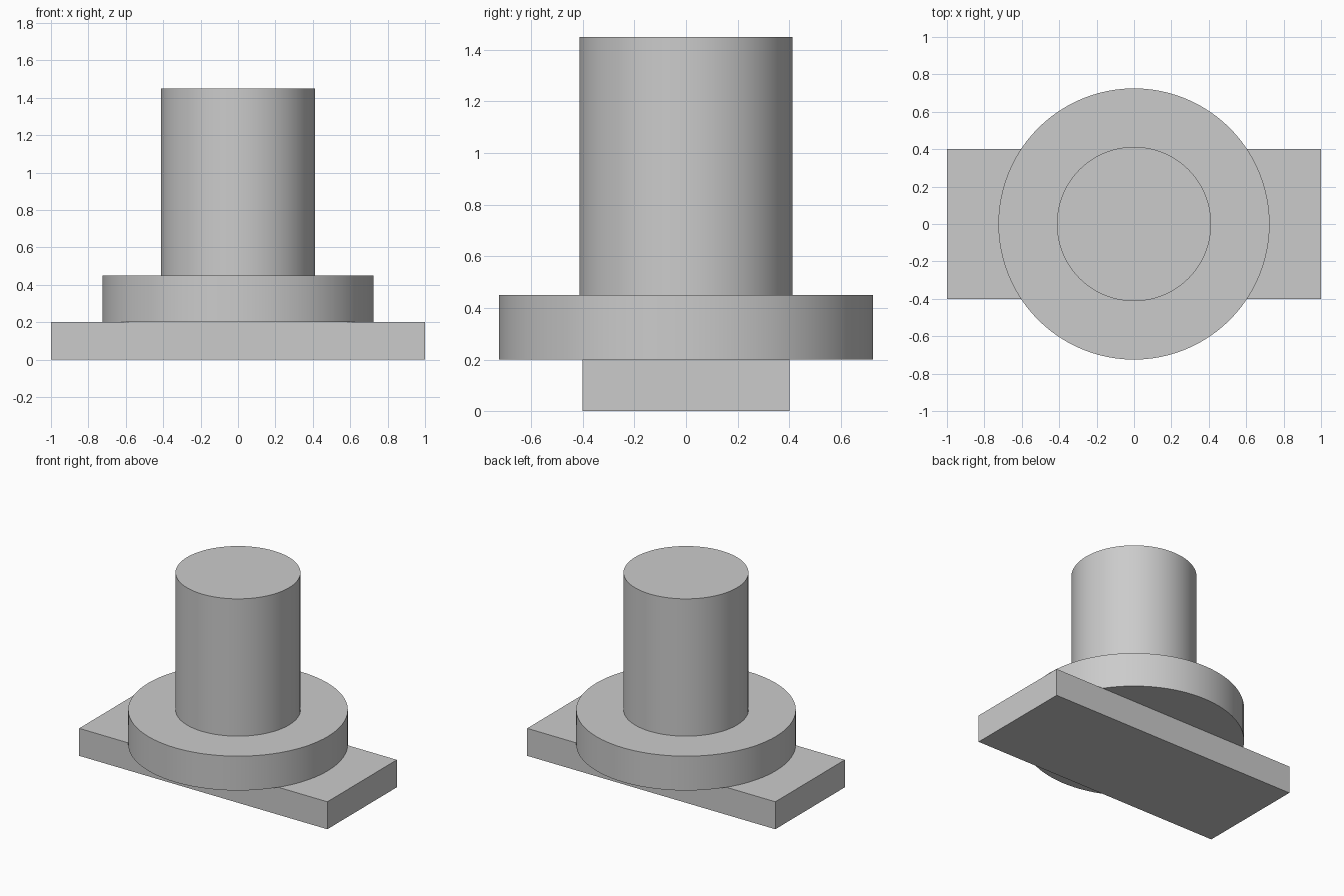
import bpy
import math

cube = bpy.data.objects.get("Cube")
if cube:
    bpy.data.objects.remove(cube, do_unlink=True)

# Single plain grey
grey = bpy.data.materials.new("plain_grey")
grey.use_nodes = True
colour = (0.6, 0.6, 0.6, 1.0)
grey.diffuse_color = colour
grey.node_tree.nodes["Principled BSDF"].inputs["Base Color"].default_value = colour


def finish(name):
    obj = bpy.context.object
    obj.name = name
    obj.data.materials.append(grey)
    return obj


def disc(name, radius, bottom, top):
    bpy.ops.mesh.primitive_cylinder_add(
        vertices=96, radius=radius, depth=top - bottom,
        location=(0, 0, (bottom + top) / 2))
    obj = finish(name)
    bpy.ops.object.shade_smooth_by_angle(angle=math.radians(30))
    return obj


# Rectangular base plate
bpy.ops.mesh.primitive_cube_add(size=1, location=(0, 0, 0.1))
plate = finish("base_plate")
plate.scale = (2.0, 0.8, 0.2)
bpy.ops.object.transform_apply(location=False, rotation=False, scale=True)

# Wide round flange and the upright post on it
disc("flange", 0.725, 0.2, 0.45)
disc("post", 0.4125, 0.45, 1.45)
